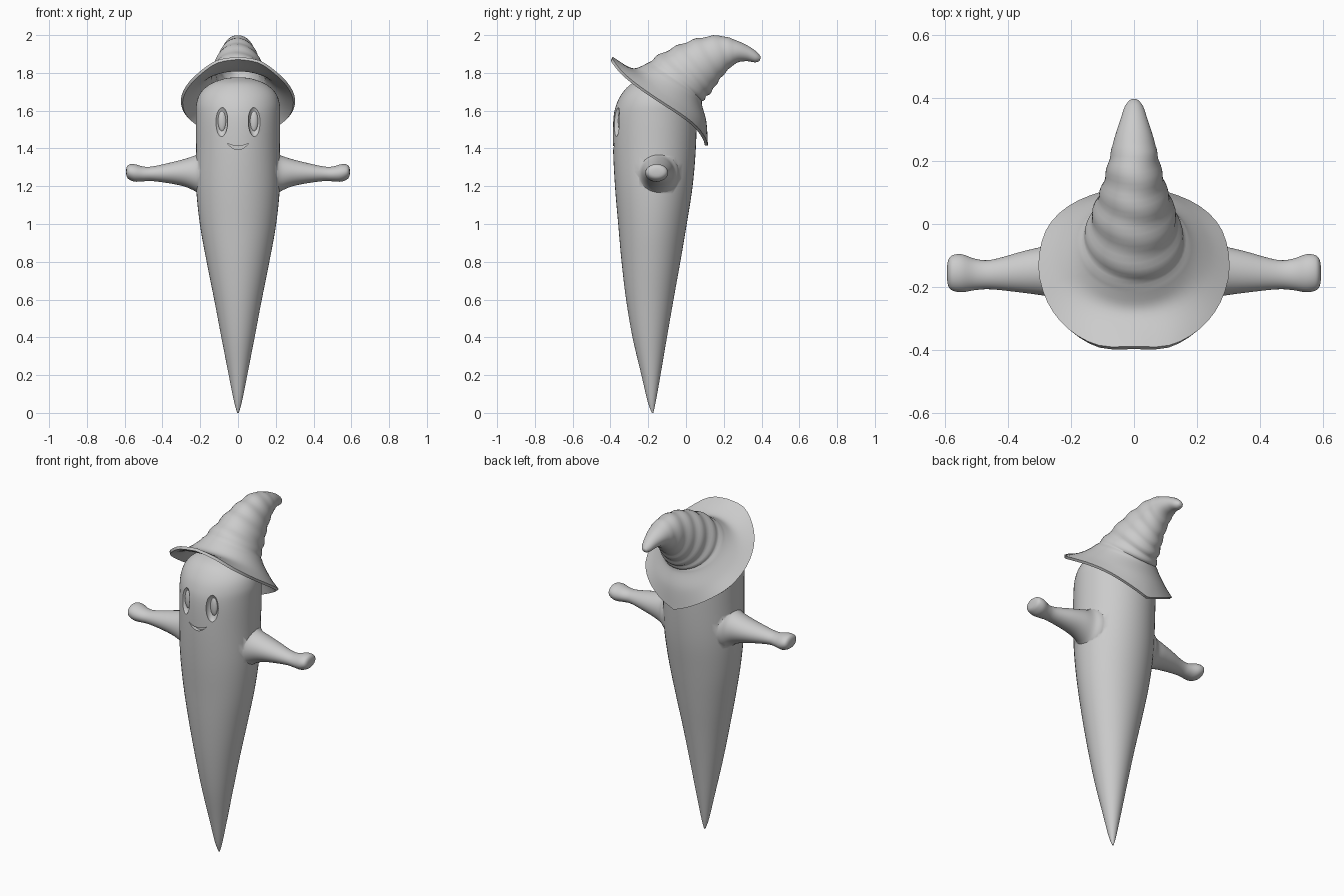
import bpy, bmesh
from math import sin, cos, pi
from mathutils import Vector

if "Cube" in bpy.data.objects:
    bpy.data.objects.remove(bpy.data.objects["Cube"])

N = 48  # points around every lofted ring


def spline(items, steps):
    """Catmull-Rom through a list of Vectors."""
    out = []
    for i in range(len(items) - 1):
        p0, p1 = items[max(i - 1, 0)], items[i]
        p2, p3 = items[i + 1], items[min(i + 2, len(items) - 1)]
        for s in range(steps):
            t = s / steps
            out.append(0.5 * (2 * p1 + (p2 - p0) * t + (2 * p0 - 5 * p1 + 4 * p2 - p3) * t ** 2
                              + (3 * p1 - p0 - 3 * p2 + p3) * t ** 3))
    return out + [items[-1]]


def ring(c, u, v):
    return [c + u * cos(2 * pi * k / N) + v * sin(2 * pi * k / N) for k in range(N)]


def refine(rings, steps):
    columns = [spline(list(col), steps) for col in zip(*rings)]
    return [list(r) for r in zip(*columns)]


def new_object(name, bm):
    bmesh.ops.recalc_face_normals(bm, faces=bm.faces)
    me = bpy.data.meshes.new(name)
    bm.to_mesh(me)
    bm.free()
    ob = bpy.data.objects.new(name, me)
    bpy.context.collection.objects.link(ob)
    return ob


def loft(name, rings, cap_start=True):
    bm = bmesh.new()
    vs = [[bm.verts.new(p) for p in r] for r in rings]
    for a, b in zip(vs, vs[1:]):
        for k in range(N):
            j = (k + 1) % N
            bm.faces.new((a[k], a[j], b[j], b[k]))
    bm.faces.new(vs[-1])
    if cap_start:
        bm.faces.new(vs[0][::-1])
    return new_object(name, bm)


def ellipsoid(name, c, r):
    bm = bmesh.new()
    bmesh.ops.create_uvsphere(bm, u_segments=32, v_segments=20, radius=1)
    for v in bm.verts:
        v.co = Vector((v.co.x * r[0], v.co.y * r[1], v.co.z * r[2])) + Vector(c)
    return new_object(name, bm)


def activate(ob):
    bpy.ops.object.select_all(action='DESELECT')
    ob.select_set(True)
    bpy.context.view_layer.objects.active = ob


def boolean(ob, tool, op):
    m = ob.modifiers.new(op, 'BOOLEAN')
    m.object, m.operation, m.solver = tool, op, 'EXACT'
    activate(ob)
    bpy.ops.object.modifier_apply(modifier=m.name)
    bpy.data.objects.remove(tool)


def smooth(ob, angle=45):
    activate(ob)
    bpy.ops.object.shade_smooth_by_angle(angle=angle * pi / 180)


def yz_ring(f, b, w):
    """Ellipse through a front and a back point (y, z) with half width w."""
    f, b = Vector((0, *f)), Vector((0, *b))
    return ring((f + b) / 2, (f - b) / 2, Vector((w, 0, 0)))


# Body: z, front y, back y, half width
body_rows = [
    (0.0, -0.181, -0.173, 0.004), (0.06, -0.203, -0.160, 0.021), (0.2, -0.236, -0.135, 0.049),
    (0.4, -0.283, -0.101, 0.088), (0.6, -0.317, -0.066, 0.126), (0.8, -0.341, -0.030, 0.166),
    (1.0, -0.359, 0.004, 0.202), (1.2, -0.376, 0.035, 0.222), (1.4, -0.386, 0.052, 0.222),
    (1.56, -0.384, 0.055, 0.223), (1.64, -0.366, 0.04, 0.220), (1.70, -0.332, 0.0, 0.195),
    (1.745, -0.285, -0.06, 0.14), (1.77, -0.22, -0.11, 0.07), (1.776, -0.18, -0.15, 0.02)]
body = loft("body", refine([yz_ring((f, z), (b, z), w) for z, f, b, w in body_rows], 5))

# Arms flaring out of the body: x, y, z, y radius, z radius
arm_rows = [
    (0.10, -0.15, 1.265, 0.125, 0.14), (0.185, -0.15, 1.265, 0.112, 0.125),
    (0.225, -0.15, 1.268, 0.09, 0.096), (0.28, -0.149, 1.271, 0.079, 0.074),
    (0.35, -0.152, 1.27, 0.066, 0.057), (0.45, -0.16, 1.266, 0.047, 0.039),
    (0.50, -0.16, 1.265, 0.049, 0.039), (0.545, -0.156, 1.27, 0.06, 0.046),
    (0.575, -0.155, 1.275, 0.056, 0.04), (0.588, -0.155, 1.276, 0.042, 0.028),
    (0.592, -0.155, 1.276, 0.02, 0.012)]
for s in (-1, 1):
    arm = loft("arm", refine([ring(Vector((s * x, y, z)), Vector((0, ry, 0)), Vector((0, 0, rz)))
                              for x, y, z, ry, rz in arm_rows], 4))
    boolean(body, arm, 'UNION')

# Eye sockets with a shallow bulge inside
for s in (-1, 1):
    boolean(body, ellipsoid("socket", (s * 0.09, -0.375, 1.545), (0.036, 0.034, 0.084)), 'DIFFERENCE')
    side = "left" if s > 0 else "right"
    smooth(ellipsoid("eye_" + side, (s * 0.084, -0.345, 1.545), (0.022, 0.014, 0.055)))

# Smiling mouth cut as a crescent
upper = [(0.057 * t / 6, 1.413 + 0.014 * (t / 6) ** 2) for t in range(-6, 7)]
lower = [(0.057 * t / 6, 1.394 + 0.033 * (t / 6) ** 2) for t in range(5, -6, -1)]
bm = bmesh.new()
face = bm.faces.new([bm.verts.new((x, -0.44, z)) for x, z in upper + lower])
ext = bmesh.ops.extrude_face_region(bm, geom=[face])
for v in ext["geom"]:
    if isinstance(v, bmesh.types.BMVert):
        v.co.y = -0.364
boolean(body, new_object("mouth_cutter", bm), 'DIFFERENCE')
smooth(body)

# Hat brim outline, front to back on one side
rim_half = [Vector(p) for p in (
    (0, -0.392, 1.878), (0.11, -0.388, 1.86), (0.205, -0.335, 1.795), (0.27, -0.25, 1.725),
    (0.298, -0.14, 1.65), (0.275, -0.025, 1.575), (0.205, 0.05, 1.515), (0.10, 0.095, 1.455),
    (0, 0.108, 1.415))]
half = spline(rim_half, N // 16)
rim = half + [Vector((-p.x, p.y, p.z)) for p in half[-2:0:-1]]

# Hat cone bending backwards: front (y, z), back (y, z), half width
cone_rows = [
    ((-0.29, 1.818), (0.10, 1.54), 0.237), ((-0.217, 1.836), (0.076, 1.635), 0.178),
    ((-0.138, 1.889), (0.09, 1.665), 0.14), ((-0.03, 1.942), (0.127, 1.705), 0.117),
    ((0.074, 1.977), (0.165, 1.76), 0.092), ((0.18, 1.989), (0.21, 1.815), 0.073),
    ((0.27, 1.962), (0.265, 1.86), 0.055), ((0.335, 1.93), (0.318, 1.87), 0.036),
    ((0.372, 1.902), (0.365, 1.864), 0.022), ((0.388, 1.882), (0.385, 1.87), 0.008)]
rings = refine([rim] + [yz_ring(*r) for r in cone_rows], 6)
# Soft cloth folds along the cone
for i, r in enumerate(rings):
    if 13 < i < 40:
        c = sum(r, Vector()) / N
        for k, p in enumerate(r):
            a = 2 * pi * k / N
            r[k] = c + (p - c) * (1 + 0.028 * sin(i * 1.15 + 0.8 * sin(2 * a)))
hat = loft("hat", rings, cap_start=False)
sol = hat.modifiers.new("thickness", 'SOLIDIFY')
sol.thickness, sol.offset = 0.016, 0
activate(hat)
bpy.ops.object.modifier_apply(modifier=sol.name)
smooth(hat, 60)
